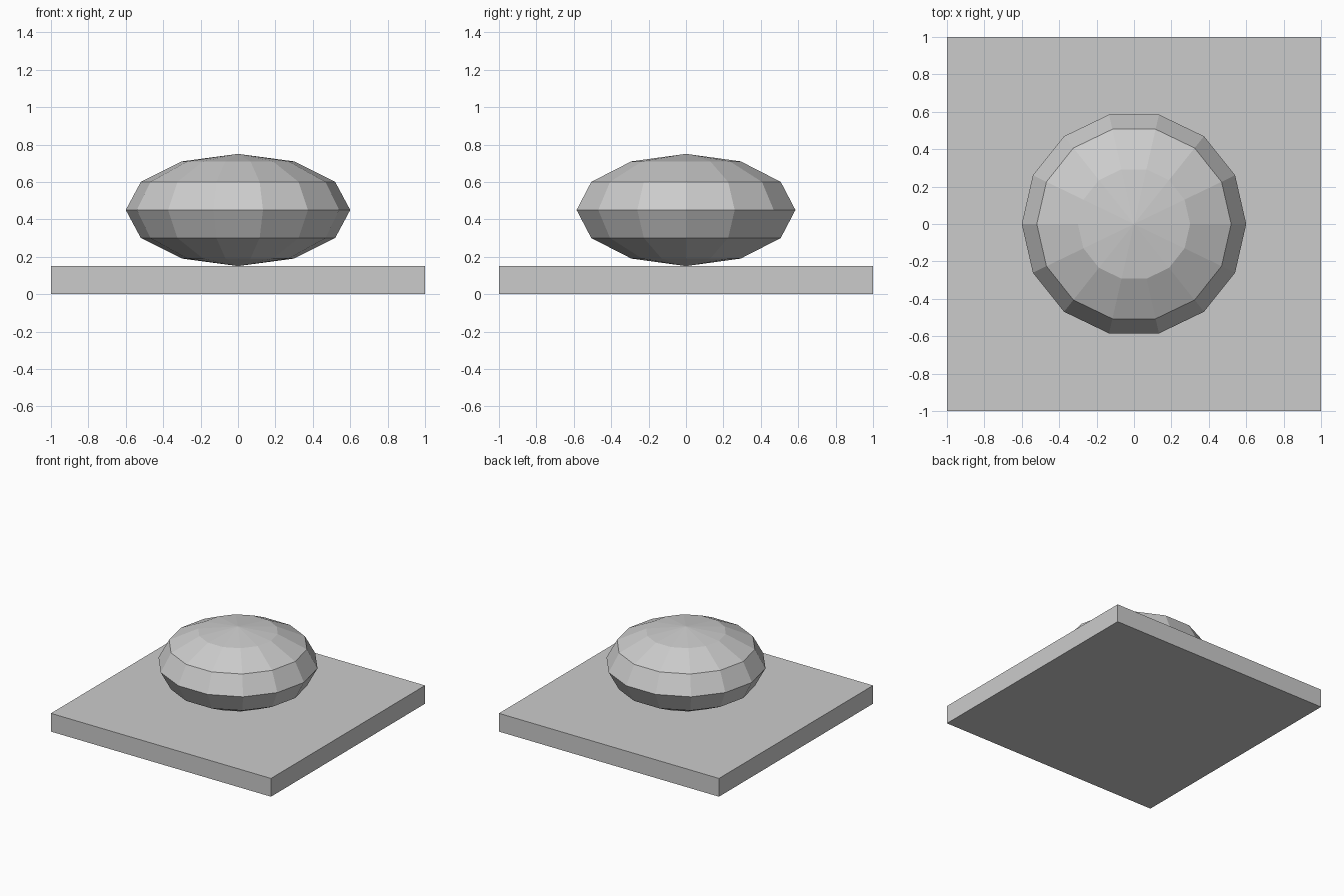
import bpy, bmesh
from math import sin, cos, pi, tau

cube = bpy.data.objects.get("Cube")
if cube:
    bpy.data.objects.remove(cube, do_unlink=True)

# One plain grey for both parts
grey = bpy.data.materials.new("light_grey")
grey.use_nodes = True
colour = (0.6, 0.6, 0.6, 1)
grey.diffuse_color = colour
grey.node_tree.nodes["Principled BSDF"].inputs["Base Color"].default_value = colour


def add_part(name, bm):
    bmesh.ops.recalc_face_normals(bm, faces=bm.faces)
    mesh = bpy.data.meshes.new(name)
    bm.to_mesh(mesh)
    bm.free()
    mesh.materials.append(grey)
    obj = bpy.data.objects.new(name, mesh)
    bpy.context.collection.objects.link(obj)
    return obj


# Square base slab
THICK = 0.15
bm = bmesh.new()
bmesh.ops.create_cube(bm, size=1)
bmesh.ops.scale(bm, verts=bm.verts, vec=(2, 2, THICK))
bmesh.ops.translate(bm, verts=bm.verts, vec=(0, 0, THICK / 2))
add_part("base_slab", bm)

# Flattened faceted ball resting on the slab: half profile spun about z
SEGMENTS, RINGS = 14, 6
RADIUS, HALF_HEIGHT = 0.6, 0.3
bm = bmesh.new()
profile = [bm.verts.new((RADIUS * sin(pi * i / RINGS), 0,
                         THICK + HALF_HEIGHT * (1 - cos(pi * i / RINGS))))
           for i in range(RINGS + 1)]
edges = [bm.edges.new(pair) for pair in zip(profile, profile[1:])]
bmesh.ops.spin(bm, geom=profile + edges, cent=(0, 0, 0), axis=(0, 0, 1),
               angle=tau, steps=SEGMENTS, use_duplicate=False)
bmesh.ops.remove_doubles(bm, verts=bm.verts, dist=0.001)
add_part("flattened_ball", bm)
